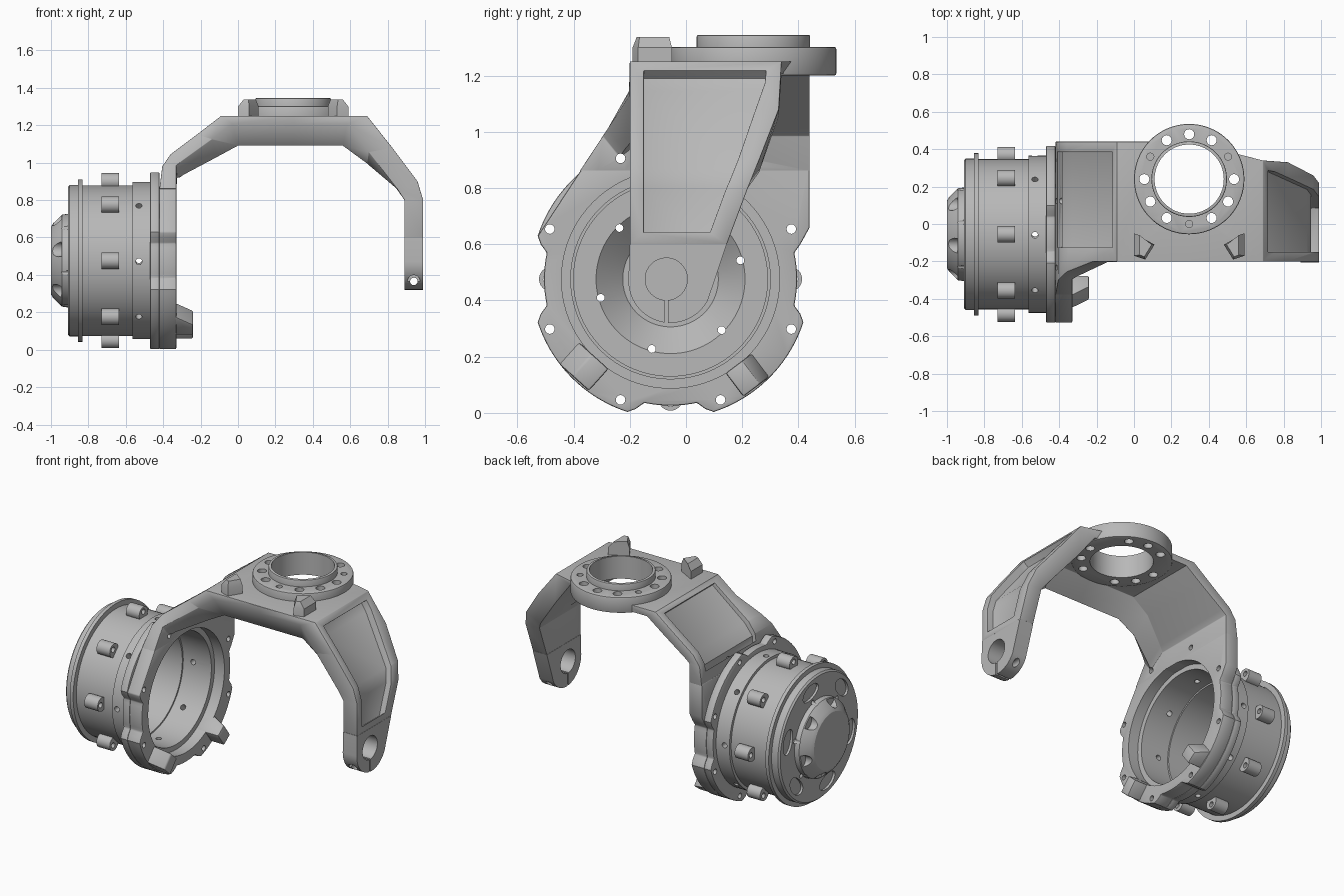
import bpy, bmesh
from math import sin, cos, radians, pi
from mathutils import Vector

old = bpy.data.objects.get("Cube")
if old:
    bpy.data.objects.remove(old)

metal = bpy.data.materials.new("grey_metal")
metal.use_nodes = True
GREY = (0.48, 0.48, 0.48, 1)
metal.diffuse_color = GREY
metal.node_tree.nodes["Principled BSDF"].inputs["Base Color"].default_value = GREY

AY, AZ = -0.055, 0.476        # drum axis
DX, DY = 0.295, 0.24          # mounting disc centre


def place(axis, t, a, b):
    """Put a flat point (a, b) at position t along an axis."""
    return {"x": (t, a, b), "y": (a, t, b), "z": (a, b, t)}[axis]


def loft(name, *strips):
    """Solid(s) through equal-sized rings of points, capped at both ends."""
    bm = bmesh.new()
    for rings in strips:
        rows = [[bm.verts.new(p) for p in ring] for ring in rings]
        n = len(rows[0])
        for r, s in zip(rows, rows[1:]):
            for i in range(n):
                j = (i + 1) % n
                bm.faces.new((r[i], r[j], s[j], s[i]))
        bm.faces.new(rows[0][::-1])
        bm.faces.new(rows[-1])
    bmesh.ops.recalc_face_normals(bm, faces=bm.faces)
    mesh = bpy.data.meshes.new(name)
    bm.to_mesh(mesh)
    bm.free()
    mesh.materials.append(metal)
    ob = bpy.data.objects.new(name, mesh)
    bpy.context.collection.objects.link(ob)
    return ob


def prism(axis, pts, t0, t1):
    return [[place(axis, t, a, b) for a, b in pts] for t in (t0, t1)]


def circle(a, b, r, n=24):
    return [(a + r * cos(2 * pi * i / n), b + r * sin(2 * pi * i / n)) for i in range(n)]


def polar(deg, r, a=AY, b=AZ):
    return a + r * cos(radians(deg)), b + r * sin(radians(deg))


def rod(axis, a, b, r, t0, t1, n=24):
    return prism(axis, circle(a, b, r, n), t0, t1)


def apply(ob, kind, **settings):
    mod = ob.modifiers.new(kind, kind)
    for key, value in settings.items():
        setattr(mod, key, value)
    bpy.context.view_layer.objects.active = ob
    bpy.ops.object.modifier_apply(modifier=mod.name)


def cut(ob, *strips):
    for strip in strips:
        cutter = loft("cutter", strip)
        apply(ob, "BOOLEAN", operation="DIFFERENCE", solver="EXACT", object=cutter)
        bpy.data.objects.remove(cutter)


def soften(ob, width):
    apply(ob, "BEVEL", width=width, segments=2, limit_method="ANGLE", angle_limit=radians(40))


# Yoke: plate with a stiffening rib under its front edge, from the flange to the far arm
def front(p):
    """Front edge: straight, but flaring out towards the flange."""
    return -.2 if p[0] > 0 else min(-.2, -.53 + .66 * (p[1] - .63))


def section(outer, thin, rib, back):
    y0 = front(thin)
    pairs = [(outer, front(outer)), (outer, back), (thin, back),
             (thin, y0 + .16), (rib, y0 + .06), (thin, y0)]
    return [(p[0], y, p[1]) for p, y in pairs]


yoke = loft("yoke", [
    section((-.42, .86), (-.33, .86), (-.33, .86), .44),
    section((-.405, .98), (-.33, .985), (-.325, .91), .44),
    section((-.36, 1.045), (-.3, 1.01), (-.29, .935), .44),
    section((-.22, 1.15), (-.14, 1.125), (-.12, 1.025), .44),
    section((-.09, 1.25), (-.03, 1.207), (0, 1.09), .44),
    section((.3, 1.25), (.3, 1.207), (.3, 1.09), .44),
    section((.69, 1.25), (.585, 1.207), (.56, 1.09), .34),
    section((.825, 1.08), (.7, 1.055), (.69, .995), .33),
    section((.96, .9), (.855, .855), (.82, .9), .26),
    section((.99, .8), (.89, .8), (.89, .8), .22),
    section((.99, .6), (.89, .6), (.89, .6), .145)])


# Pockets pressed into the outside of both arms
def pocket(floor, out, y0):
    return [[(x, y0, z), (x, y1, z), (x + out[0], y1, z + out[1]), (x + out[0], y0, z + out[1])]
            for x, z, y1 in floor]


bolts = [polar(22.5 + 45 * i, .465) for i in range(8)]
bolt_holes = [rod("x", a, b, .017, -.6, -.2, 16) for a, b in bolts]
disc_holes = [rod("z", *polar(30 * i, .24, DX, DY), .027, 1, 1.4, 16)
              for i in range(12) if i % 4 != 1]
bore = rod("z", DX, DY, .185, 1, 1.5, 64)
cut(yoke,
    pocket([(.68, 1.19, .285), (.715, 1.145, .28), (.925, .875, .185), (.947, .8, .155),
            (.947, .61, .085)], (.1, .075), -.15),
    pocket([(-.1, 1.212, .385), (-.33, 1.03, .385), (-.385, .96, .385), (-.385, .91, .385)],
           (-.08, .08), -.125))
soften(yoke, .008)
cut(yoke, bore, *disc_holes, bolt_holes[1], bolt_holes[2])

# Rounded clamp at the foot of the far arm, with pin hole, slot and cross bolt
foot = [polar(d, .15, -.055, .47) for d in range(180, 339, 8)]
clamp = loft("arm_clamp", prism("x", [(.145, .6), (-.2, .6)] + foot, .89, .99))
cut(clamp, rod("x", -.07, AZ, .075, .8, 1.1, 40),
    prism("x", [(-.076, .28), (-.064, .28), (-.064, .42), (-.076, .42)], .8, 1.1),
    rod("y", .94, .365, .02, -.5, .5),
    rod("y", .94, .365, .034, -.5, -.16))


# Lobed flange where the drum bolts on
def lobes(start, stop):
    pts = []
    for d in range(start, stop, 3):
        off_axis = min(d % 90, 90 - d % 90)
        pts.append(polar(d, min(.497, .45 + max(0, off_axis - 12) * .0094)))
    return pts


bearing = rod("x", AY, AZ, .388, -.6, -.2, 80)
plate = loft("yoke_flange", prism("x", lobes(162, 378) + [
    (.44, .66), (.44, .87), (-.37, .87)], -.421, -.33))
ring = loft("drum_flange", prism("x", lobes(0, 360), -.47, -.42))
for part in (plate, ring):
    soften(part, .006)
    cut(part, bearing, *bolt_holes)

# Steering stops on the flange, ramped on their upper side
stops = []
for angle, low, high, top in ((228, .05, -.09, -.03), (307, -.045, .07, .03)):
    c, s = cos(radians(angle)), sin(radians(angle))
    stops.append([[(x, AY + r * c - t * s, AZ + r * s + t * c)
                   for r, t in ((.385, low), (.385, edge), (.49, edge), (.49, low))]
                  for x, edge in ((-.4, high), (-.33, high), (-.24, top))])
soften(loft("flange_stops", *stops), .008)

# Turned drum with hollow inside and domed hub
profile = [(-1, .18), (-.988, .2), (-.94, .246), (-.91, .25), (-.91, .395),
           (-.9, .405), (-.855, .405), (-.855, .435), (-.832, .435), (-.832, .402),
           (-.565, .402), (-.565, .42), (-.46, .42), (-.46, .392), (-.4, .392), (-.4, .355),
           (-.6, .355), (-.6, .345), (-.88, .345), (-.88, .265), (-.965, .17)]
drum = loft("drum", [[place("x", x, a, b) for a, b in circle(AY, AZ, r, 96)] for x, r in profile])
for i in range(6):
    # hub notch, bolt hole and oval recess
    oval = [polar(15 + 60 * i + 14 * u, .328 + .045 * v) for u, v in circle(0, 0, 1)]
    cut(drum,
        rod("x", *polar(45 + 60 * i, .235), .04, -1.1, -.945),
        rod("x", *polar(15 + 60 * i, .257), .014, -1.1, -.8, 12),
        prism("x", oval, -1, -.895))
for i in range(8):
    dy, dz = cos(pi * i / 4 + .01), sin(pi * i / 4 + .01)
    hole = []
    for r in (.3, .5):
        c = Vector((-.53, AY + r * dy, AZ + r * dz))
        hole.append([c + Vector((u, -v * dz, v * dy)) for u, v in circle(0, 0, .017, 16)])
    cut(drum, hole)

# Lugs around the drum, each with a screw hole
lugs = loft("drum_lugs", *[rod("x", *polar(45 * i, .424), .044, -.73, -.635) for i in range(8)])
cut(lugs, *[rod("x", *polar(45 * i, .436), .017, -.8, -.6, 16) for i in range(8)])

# Mounting disc with raised collar
disc = loft("mounting_disc", rod("z", DX, DY, .295, 1.2, 1.302, 80))
soften(disc, .008)
cut(disc, bore, *disc_holes,
    *[rod("z", *polar(30 + 120 * i, .24, DX, DY), .019, 1.26, 1.4, 16) for i in range(3)])
collar = loft("disc_collar", rod("z", DX, DY, .202, 1.25, 1.345, 80))
soften(collar, .006)
cut(collar, bore)

# Pair of wedge stops in front of the disc
wedges = []
for side in (-1, 1):
    base = [(.295, -.05), (.185, -.11), (.235, -.19), (.295, -.17)]
    top = [(.265, -.06), (.2, -.11), (.24, -.175), (.265, -.165)]
    wedges.append([[(DX + side * u, v, z) for u, v in pts]
                   for pts, z in ((base, 1.23), (base, 1.3), (top, 1.338))])
loft("wedge_stops", *wedges)

# Smooth round surfaces, keep edges crisp
bpy.ops.object.select_all(action="DESELECT")
for ob in bpy.context.collection.objects:
    if ob.type == "MESH":
        ob.select_set(True)
bpy.ops.object.shade_smooth_by_angle(angle=radians(30))
